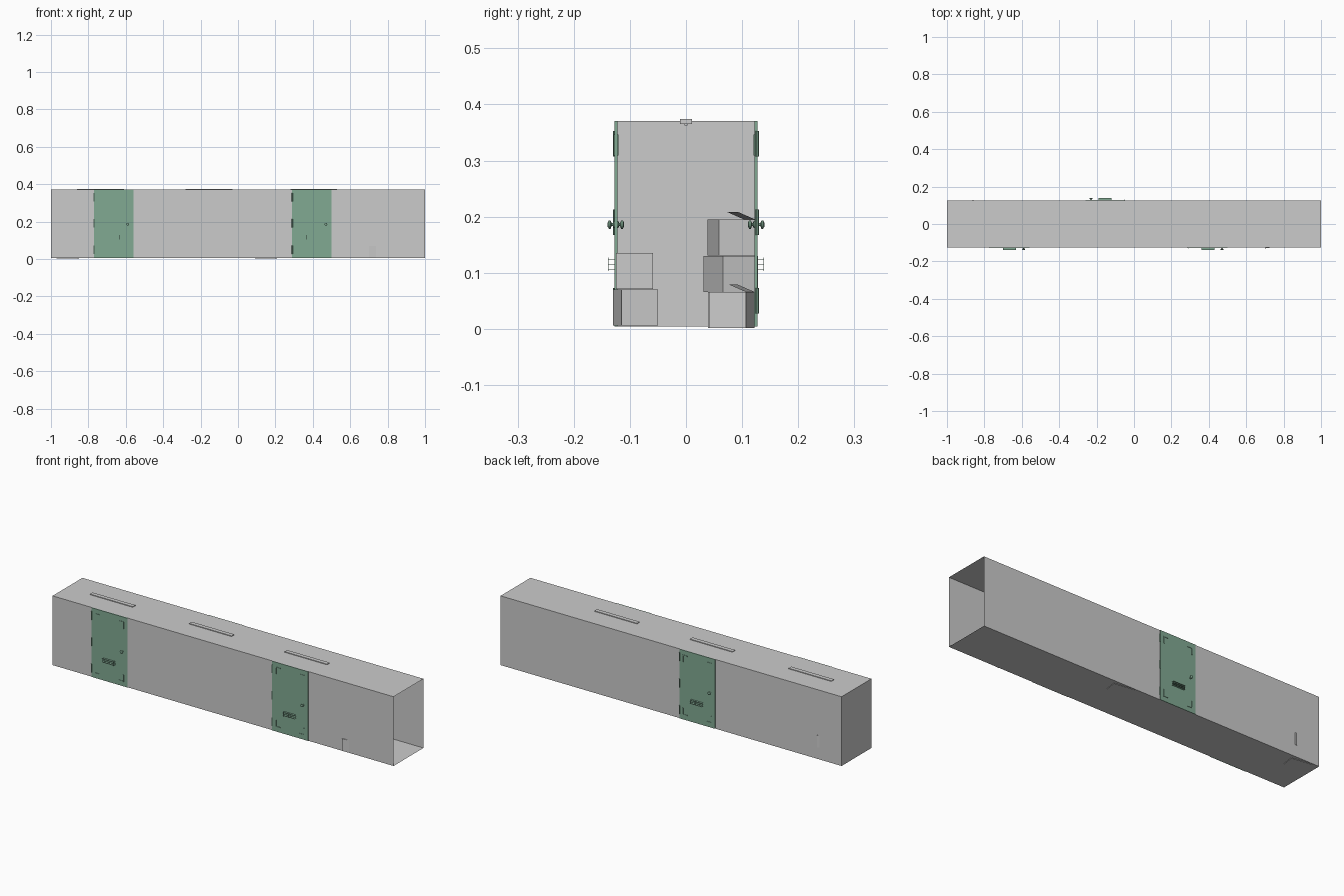
import bpy, bmesh, math
from mathutils import Matrix, Vector

if "Cube" in bpy.data.objects:
    bpy.data.objects.remove(bpy.data.objects["Cube"])

W, Z0, Z1 = 0.125, 0.004, 0.371

green = bpy.data.materials.new("door_green")
green.diffuse_color = (0.22, 0.40, 0.29, 1)
green.use_nodes = True
green.node_tree.nodes["Principled BSDF"].inputs["Base Color"].default_value = green.diffuse_color


def finish(bm, name, mat=None, matrix=None):
    me = bpy.data.meshes.new(name)
    bm.to_mesh(me)
    bm.free()
    ob = bpy.data.objects.new(name, me)
    bpy.context.collection.objects.link(ob)
    if mat:
        me.materials.append(mat)
    if matrix:
        ob.matrix_world = matrix
    return ob


def add_box(bm, c, s):
    m = Matrix.Translation(c) @ Matrix.Diagonal((*s, 1))
    return bmesh.ops.create_cube(bm, size=1, matrix=m)["verts"]


# Corridor shell: single-skin walls, open at the +x end
bm = bmesh.new()
add_box(bm, (0, 0, (Z0 + Z1) / 2), (2, 2 * W, Z1 - Z0))
bm.faces.ensure_lookup_table()
bmesh.ops.delete(bm, geom=[f for f in bm.faces if f.calc_center_median().x > 0.9],
                 context="FACES_ONLY")
finish(bm, "corridor_shell")

# Ceiling lights
for i, x in enumerate((-0.735, -0.155, 0.405)):
    bm = bmesh.new()
    add_box(bm, (x, 0, 0.370), (0.25, 0.022, 0.009))
    add_box(bm, (x, 0, 0.3645), (0.23, 0.005, 0.004))
    finish(bm, f"ceiling_light_{i}")


def knob(bm, side):
    # stem and rounded grip lathed along the outward direction
    prof = [(0.0065, 0.0), (0.0065, 0.003), (0.003, 0.004), (0.003, 0.006),
            (0.0075, 0.008), (0.0075, 0.011), (0.004, 0.013)]
    rings = []
    for r, d in prof:
        rings.append([bm.verts.new((0.075 + r * math.cos(a), side * (0.0015 + d),
                                    0.186 + r * math.sin(a)))
                      for a in (k * math.tau / 16 for k in range(16))])
    for a, b in zip(rings, rings[1:]):
        for k in range(16):
            bm.faces.new((a[k], a[k - 1], b[k - 1], b[k]))
    bm.faces.new(rings[-1])


def door(name, x, back=False):
    h = Z1 - Z0
    zc = (Z0 + Z1) / 2
    bm = bmesh.new()
    # leaf
    add_box(bm, (0, 0, zc), (0.21, 0.005, h))
    for s in (-1, 1):
        # corner mouldings on both faces
        for sx in (-1, 1):
            for sz in (-1, 1):
                add_box(bm, (sx * 0.083, s * 0.003, zc + sz * 0.14), (0.004, 0.003, 0.036))
                add_box(bm, (sx * 0.071, s * 0.003, zc + sz * 0.157), (0.028, 0.003, 0.004))
        knob(bm, s)
    # hinges
    for z in (0.05, 0.19, 0.33):
        bmesh.ops.create_cone(bm, cap_ends=True, segments=10, radius1=0.003, radius2=0.003,
                              depth=0.045, matrix=Matrix.Translation((-0.105, -0.002, z)))
    # wire tray on the outer face
    for z in (0.106, 0.114, 0.123):
        add_box(bm, (0, -0.008, z), (0.07, 0.012, 0.0008))
    for dx in (-0.03, 0, 0.03):
        add_box(bm, (dx, -0.0135, 0.115), (0.001, 0.001, 0.024))
    bmesh.ops.recalc_face_normals(bm, faces=bm.faces)
    m = Matrix.Translation((x, W if back else -W, 0))
    if back:
        m = m @ Matrix.Rotation(math.pi, 4, "Z")
    finish(bm, name, green, m)


door("front_door_left", -0.665)
door("front_door_right", 0.395)
door("back_door", -0.155, True)


def crate(name, x, y, z, ang, open_top=False):
    D, B, H = 0.11, 0.066, 0.064
    bm = bmesh.new()
    add_box(bm, (0, 0, H / 2), (D, B, H))
    if open_top:
        # hollow body with two raised flaps
        bmesh.ops.delete(bm, geom=[f for f in bm.faces if f.calc_center_median().z > H - 0.001],
                         context="FACES_ONLY")
        for s in (-1, 1):
            pts = [(-D / 2, s * B / 2, H), (D / 2, s * B / 2, H),
                   (D / 2, s * B / 2 - 0.03, H + 0.013), (-D / 2, s * B / 2 - 0.03, H + 0.013)]
            if s < 0:
                pts[2] = (D / 2, -B / 2 - 0.012, H - 0.02)
                pts[3] = (-D / 2, -B / 2 - 0.012, H - 0.02)
                continue
            bm.faces.new([bm.verts.new(p) for p in pts])
    # oval hand holes at both ends
    for s in (-1, 1):
        ring = []
        for k in range(16):
            a = math.tau * (k + 0.5) / 16
            yy = 0.004 * math.cos(a) + math.copysign(0.006, math.cos(a))
            ring.append(bm.verts.new((s * (D / 2 + 0.0004), yy, H - 0.008 + 0.004 * math.sin(a))))
        bm.faces.new(ring if s > 0 else ring[::-1])
    finish(bm, name, None, Matrix.Translation((x, y, z)) @ Matrix.Rotation(ang, 4, "Z"))


# Stacked cardboard boxes
crate("box_near_bottom", 0.75, -0.09, 0.006, 0.14)
crate("box_near_top", 0.75, -0.0915, 0.071, 0.0)
crate("box_middle_open", 0.15, 0.0815, 0.002, -0.14, True)
crate("box_far_bottom", -0.91, 0.08, 0.002, -0.14)
crate("box_far_middle", -0.90, 0.080, 0.066, 0.32)
crate("box_far_top", -0.905, 0.081, 0.131, 0.18, True)
